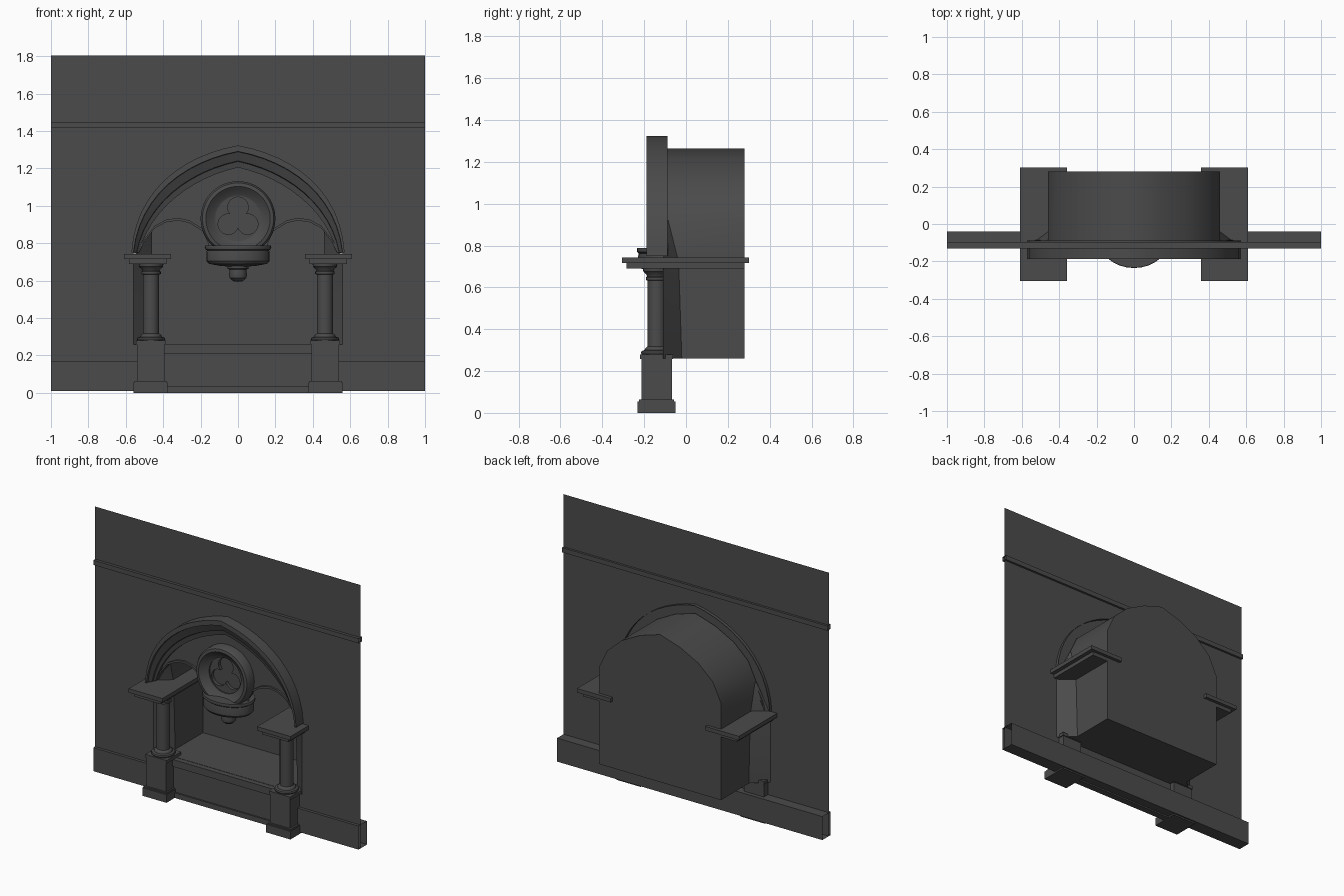
import bpy, bmesh
from math import sin, cos, pi, sqrt, radians

if "Cube" in bpy.data.objects:
    bpy.data.objects.remove(bpy.data.objects["Cube"])

# dark stone
stone = bpy.data.materials.new("dark_stone")
stone.diffuse_color = (.07, .07, .07, 1)
stone.use_nodes = True
stone.node_tree.nodes["Principled BSDF"].inputs["Base Color"].default_value = stone.diffuse_color


def make(name, bm, mirror=False, smooth=False):
    bmesh.ops.remove_doubles(bm, verts=bm.verts, dist=1e-5)
    bmesh.ops.recalc_face_normals(bm, faces=bm.faces)
    me = bpy.data.meshes.new(name)
    bm.to_mesh(me)
    bm.free()
    me.materials.append(stone)
    ob = bpy.data.objects.new(name, me)
    bpy.context.collection.objects.link(ob)
    if smooth:
        bpy.ops.object.select_all(action='DESELECT')
        ob.select_set(True)
        bpy.context.view_layer.objects.active = ob
        bpy.ops.object.shade_smooth_by_angle(angle=radians(32))
    if mirror:
        m = ob.modifiers.new("Mirror", 'MIRROR')
        m.use_clip = True
    return ob


def boxes(name, dims, mirror=False, open_ends=False):
    """dims: (x0, x1, y0, y1, z0, z1) per box"""
    bm = bmesh.new()
    for x0, x1, y0, y1, z0, z1 in dims:
        vs = bmesh.ops.create_cube(bm, size=1)['verts']
        for v in vs:
            v.co = (x0 if v.co.x < 0 else x1, y0 if v.co.y < 0 else y1,
                    z0 if v.co.z < 0 else z1)
    if open_ends:
        bm.normal_update()
        ends = [f for f in bm.faces if abs(f.normal.x) > .9]
        bmesh.ops.delete(bm, geom=ends, context='FACES_ONLY')
    return make(name, bm, mirror)


def grid(name, rows, mirror=False, smooth=False):
    """skin rows of points"""
    bm = bmesh.new()
    vr = [[bm.verts.new(p) for p in r] for r in rows]
    for a, b in zip(vr, vr[1:]):
        for i in range(len(a) - 1):
            bm.faces.new((a[i], a[i + 1], b[i + 1], b[i]))
    return make(name, bm, mirror, smooth)


def lathe(name, prof, cx, cy, sy=1, n=24, mirror=False):
    """revolve (r, z) about a vertical axis, sy squashes the plan"""
    rows = [[(cx + r * cos(2 * pi * i / n), cy + sy * r * sin(2 * pi * i / n), z)
             for i in range(n + 1)] for r, z in prof]
    return grid(name, rows, mirror, True)


def strip(name, outer, inner, prof, mirror=False, smooth=True):
    """moulding between two (x, z) lines; prof: (blend, y)"""
    rows = [[(a[0] + (b[0] - a[0]) * t, y, a[1] + (b[1] - a[1]) * t)
             for a, b in zip(outer, inner)] for t, y in prof]
    return grid(name, rows, mirror, smooth)


def bezier(p, n):
    out = []
    for i in range(n + 1):
        t = i / n
        w = ((1 - t) ** 3, 3 * t * (1 - t) ** 2, 3 * t * t * (1 - t), t ** 3)
        out.append(tuple(sum(w[k] * p[k][j] for k in range(4)) for j in (0, 1)))
    return out


# wall sheet with the opening cut under two small side arches
WALL_Y = -.11
foil = [(.53, .75), (.50, .81), (.445, .88), (.385, .912), (.32, .922), (.26, .908), (.19, .865)]
half = [(0, 1.805), (1, 1.805), (1, .01), (0, .01), (0, .26), (.56, .26), (.56, .745)]
half += foil + [(.16, .80), (.15, .71), (0, .71)]
bm = bmesh.new()
bm.faces.new([bm.verts.new((x, WALL_Y, z)) for x, z in half])
make("wall", bm, True)

# skirting and string course
boxes("skirting", [(-1, 1, -.13, -.04, .01, .17)], open_ends=True)
boxes("string_course", [(-1, 1, -.13, -.095, 1.415, 1.447)], open_ends=True)

# recess: splayed jambs, pointed vault, back and floor
arc = bezier([(.46, .92), (.42, 1.11), (.2, 1.22), (0, 1.265)], 4)
side = [(.46, .26), (.46, .72)] + arc
front = [(.56, WALL_Y, .26), (.56, WALL_Y, .72)] + [(x, -.1, z) for x, z in arc]
mid = [(.46, -.02, .26), (.46, -.035, .72)] + [(x, -.085, z) for x, z in arc]
back = [(x, .28, z) for x, z in side]
grid("recess_shell", [front, mid, back], True, True)
bm = bmesh.new()
bm.faces.new([bm.verts.new(p) for p in back + [(0, .28, .26)]])
bm.faces.new([bm.verts.new(p) for p in
              [(0, .28, .26), (.46, .28, .26), (.46, -.02, .26), (.56, -.11, .26), (0, -.11, .26)]])
make("recess_back_and_floor", bm, True)

# pointed arch moulding
outer = bezier([(.57, .75), (.55, 1.08), (.3, 1.27), (0, 1.323)], 12)
inner = bezier([(.53, .75), (.47, .98), (.25, 1.15), (0, 1.205)], 12)
strip("arch_moulding", outer, inner,
      [(0, -.088), (0, -.188), (.27, -.188), (.29, -.172), (.70, -.152), (.73, -.138),
       (1, -.13), (1, -.088)], True)

# rim of the small side arches
upper = [(x, z + .014) for x, z in foil]
strip("side_arch_rim", upper, foil, [(0, WALL_Y), (0, -.122), (1, -.122), (1, -.085)], True)

# sill between the pedestals
boxes("sill", [(-.4, .4, -.135, -.1, .03, .215), (-.4, .4, -.145, -.1, .21, .258),
               (-.4, .4, -.145, -.1, 0, .035)])

# pedestals, mirrored
boxes("pedestal", [(.376, .558, -.233, -.05, 0, .055), (.382, .553, -.225, -.057, .055, .063),
                   (.392, .54, -.213, -.067, .06, .26), (.386, .546, -.219, -.061, .258, .28)], True)

# columns with moulded base and capital, mirrored
lathe("column", [(0, .278), (.072, .278), (.075, .287), (.072, .296), (.058, .30), (.054, .31),
                 (.043, .318), (.043, .632), (.052, .636), (.052, .648), (.046, .652),
                 (.05, .662), (.064, .675), (.066, .69), (0, .69)], .465, -.14, mirror=True)

# imposts running the full depth
boxes("impost", [(.382, .582, -.285, .28, .69, .718), (.357, .61, -.305, .302, .716, .743)], True)

# corbel with pendant under the rosette
lathe("corbel", [(0, .788), (.175, .788), (.178, .778), (.175, .768), (.166, .762), (.169, .752),
                 (.169, .705), (.155, .69), (.10, .68), (.056, .676)], 0, -.1, .76, 28)
lathe("pendant", [(.056, .68), (.056, .664), (.044, .66), (.048, .63), (.045, .615),
                  (.025, .597), (0, .594)], 0, -.1, 1, 20)

# round rosette frame
N, CZ = 48, .932


def ring(radius):
    return [(radius(a) * sin(a), CZ + radius(a) * cos(a))
            for a in (2 * pi * i / N for i in range(N + 1))]


strip("rosette_frame", ring(lambda a: .2), ring(lambda a: .12),
      [(0, -.09), (0, -.16), (.12, -.176), (.35, -.18), (.48, -.172), (.9, -.142), (1, -.14), (1, -.11)])


# trefoil tracery plate inside the rosette
def lobe(a):
    p = (a + pi / 3) % (2 * pi / 3) - pi / 3
    return .06 * cos(p) + sqrt(.055 ** 2 - (.06 * sin(p)) ** 2)


strip("trefoil", ring(lambda a: .122), ring(lobe), [(0, -.132), (1, -.132), (1, -.11)])
